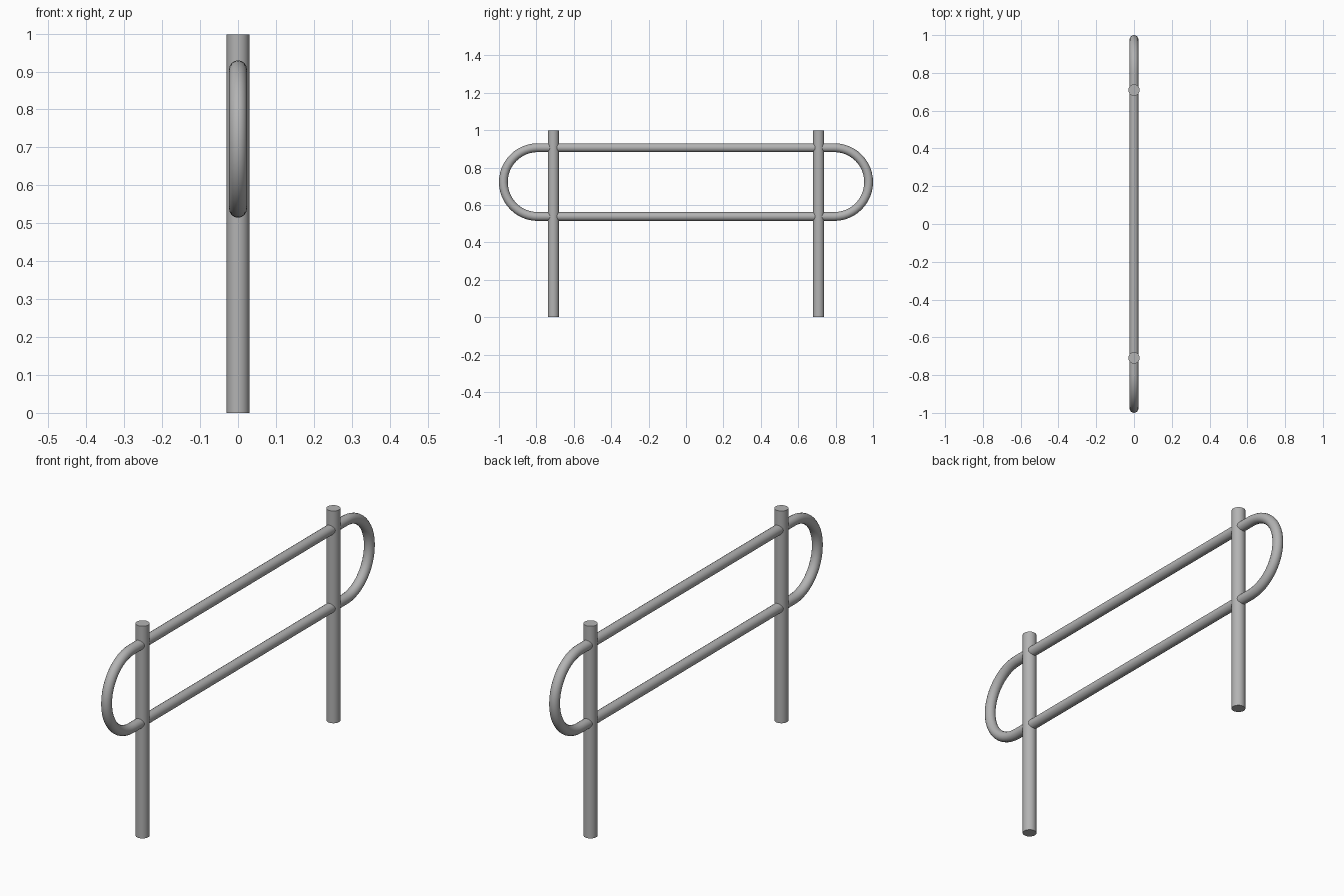
import bpy
from math import pi, sin, cos, radians

if "Cube" in bpy.data.objects:
    bpy.data.objects.remove(bpy.data.objects["Cube"])

POST_R, POST_H, POST_Y = 0.03, 0.998, 0.709
RAIL_R, BEND_R, RAIL_Z = 0.0235, 0.184, 0.722
BEND_Y = 1.0 - RAIL_R - BEND_R
BEND_STEPS = 24

# Dark grey metal
metal = bpy.data.materials.new("dark_metal")
metal.diffuse_color = (0.45, 0.45, 0.45, 1)
metal.use_nodes = True
metal.node_tree.nodes["Principled BSDF"].inputs["Base Color"].default_value = metal.diffuse_color


def finish(obj):
    obj.data.materials.clear()
    obj.data.materials.append(metal)
    bpy.ops.object.select_all(action='DESELECT')
    obj.select_set(True)
    bpy.context.view_layer.objects.active = obj
    bpy.ops.object.shade_smooth_by_angle(angle=radians(35))


# Two upright posts
for name, side in (("front_post", -1), ("back_post", 1)):
    bpy.ops.mesh.primitive_cylinder_add(vertices=32, radius=POST_R, depth=POST_H,
                                        location=(0, side * POST_Y, POST_H / 2))
    post = bpy.context.object
    post.name = name
    finish(post)

# Closed stadium-shaped path: a half circle at each end, joined by straight runs
path = []
for side, start in ((1, -pi / 2), (-1, pi / 2)):
    for i in range(BEND_STEPS + 1):
        a = start + pi * i / BEND_STEPS
        path.append((0, side * BEND_Y + BEND_R * cos(a), RAIL_Z + BEND_R * sin(a)))

# Rail tube swept along the path
curve = bpy.data.curves.new("rail_loop", 'CURVE')
curve.dimensions = '3D'
curve.bevel_depth = RAIL_R
curve.bevel_resolution = 6
spline = curve.splines.new('POLY')
spline.points.add(len(path) - 1)
for point, co in zip(spline.points, path):
    point.co = (*co, 1)
spline.use_cyclic_u = True
rail = bpy.data.objects.new("rail_loop", curve)
bpy.context.collection.objects.link(rail)
bpy.ops.object.select_all(action='DESELECT')
rail.select_set(True)
bpy.context.view_layer.objects.active = rail
bpy.ops.object.convert(target='MESH')
finish(bpy.context.object)
